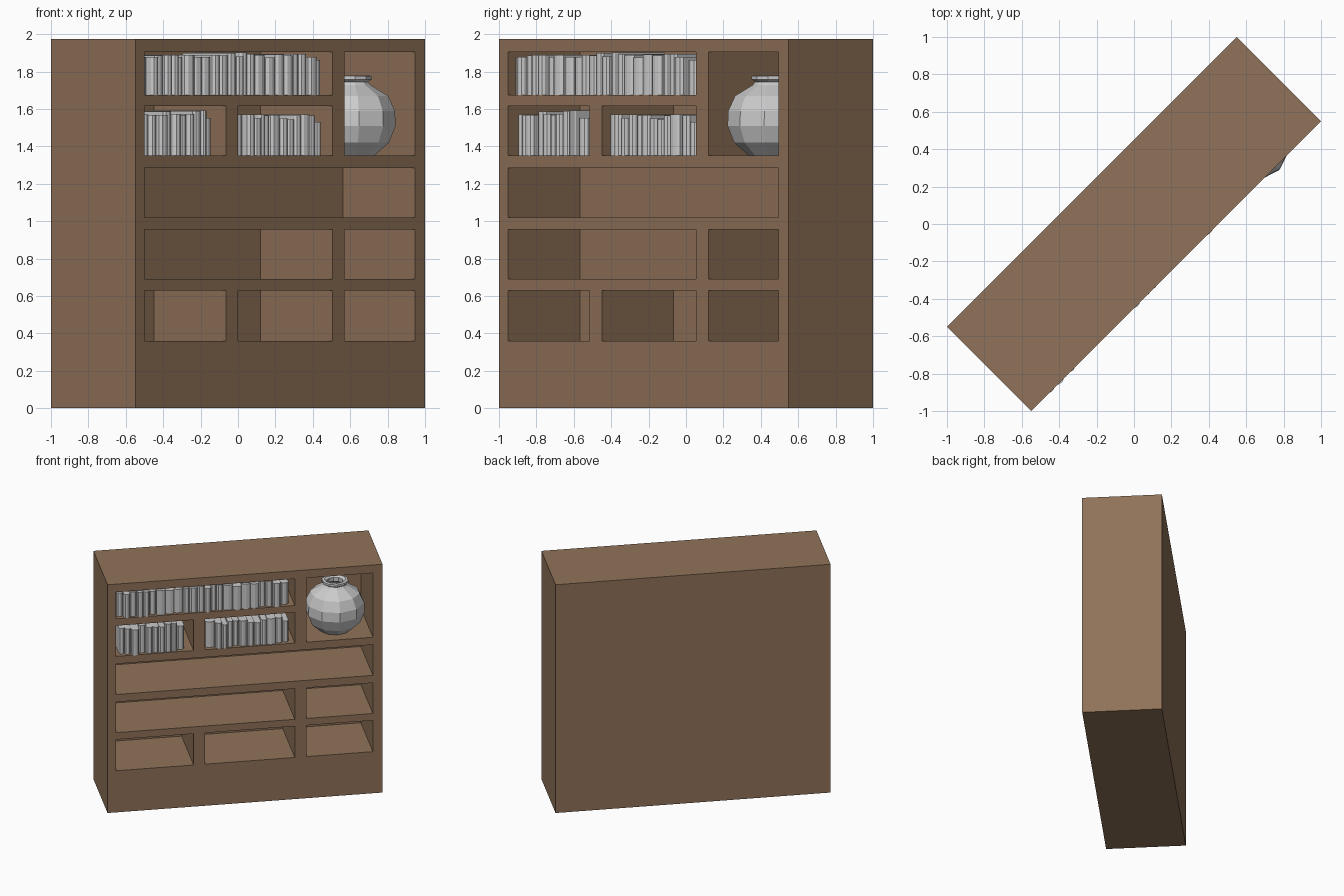
import bpy, bmesh, math, random
from mathutils import Matrix, Vector

if "Cube" in bpy.data.objects:
    bpy.data.objects.remove(bpy.data.objects["Cube"])

random.seed(4)
TURN = Matrix.Rotation(math.radians(45), 4, 'Z')   # the whole set stands at 45 degrees
W, D, H = 2.19, 0.638, 1.975
FRONT = -D / 2
NICHE_DEPTH = 0.544


def add_box(bm, x0, x1, y0, y1, z0, z1):
    m = Matrix.Translation(((x0 + x1) / 2, (y0 + y1) / 2, (z0 + z1) / 2)) @ \
        Matrix.Diagonal((x1 - x0, y1 - y0, z1 - z0, 1))
    bmesh.ops.create_cube(bm, size=1, matrix=m)


def finish(bm, name, mat=None):
    bmesh.ops.recalc_face_normals(bm, faces=bm.faces)
    bm.transform(TURN)
    me = bpy.data.meshes.new(name)
    bm.to_mesh(me)
    bm.free()
    ob = bpy.data.objects.new(name, me)
    bpy.context.collection.objects.link(ob)
    if mat:
        me.materials.append(mat)
    return ob


wood = bpy.data.materials.new("brown_wood")
wood.diffuse_color = (0.28, 0.17, 0.10, 1)
wood.use_nodes = True
wood.node_tree.nodes["Principled BSDF"].inputs["Base Color"].default_value = wood.diffuse_color

# Bookcase block
bm = bmesh.new()
add_box(bm, -W / 2, W / 2, -D / 2, D / 2, 0, H)
case = finish(bm, "bookcase", wood)

# Niches cut into the front
L, A, B, M, R0, R = -1.026, -0.41, -0.318, 0.396, 0.488, 1.018
niches = [
    (L, M, 1.675, 1.905), (R0, R, 1.35, 1.905),
    (L, A, 1.35, 1.615), (B, M, 1.35, 1.615),
    (L, R, 1.02, 1.285),
    (L, M, 0.69, 0.955), (R0, R, 0.69, 0.955),
    (L, A, 0.36, 0.63), (B, M, 0.36, 0.63), (R0, R, 0.36, 0.63),
]
bm = bmesh.new()
for x0, x1, z0, z1 in niches:
    add_box(bm, x0, x1, FRONT - 0.1, FRONT + NICHE_DEPTH, z0, z1)
cutter = finish(bm, "niche_cutter", wood)
cutter.hide_render = True
mod = case.modifiers.new("niches", 'BOOLEAN')
mod.operation = 'DIFFERENCE'
mod.solver = 'EXACT'
mod.object = cutter
bpy.context.view_layer.objects.active = case
case.select_set(True)
bpy.ops.object.modifier_apply(modifier=mod.name)
bpy.data.objects.remove(cutter)


# Books: prisms with rounded spines
def add_book(bm, x, w, y, depth, z, h):
    outline = [(0, 0.018), (0.2 * w, 0.004), (0.5 * w, 0), (0.8 * w, 0.004), (w, 0.018),
               (w, depth), (0, depth)]
    f = bm.faces.new([bm.verts.new((x + px, y + py, z)) for px, py in outline])
    up = bmesh.ops.extrude_face_region(bm, geom=[f])
    verts = [v for v in up["geom"] if isinstance(v, bmesh.types.BMVert)]
    bmesh.ops.translate(bm, verts=verts, vec=Vector((0, 0, h)))


def book_row(name, x0, x1, z, count, tall):
    weights = [random.uniform(0.75, 1.25) for _ in range(count)]
    unit = (x1 - x0) / sum(weights)
    bm = bmesh.new()
    x = x0
    for i, k in enumerate(weights):
        last = i == count - 1
        h = tall - (0.042 if last else random.uniform(0, 0.028))
        inset = 0.035 if last or i == 0 else random.uniform(-0.008, 0.03)
        add_book(bm, x, k * unit - 0.001, FRONT + inset, 0.36, z, h)
        x += k * unit
    return finish(bm, name)


book_row("books_top_shelf", L + 0.01, 0.356, 1.675, 23, 0.228)
book_row("books_second_left", L + 0.03, -0.475, 1.35, 10, 0.245)
book_row("books_second_right", B + 0.012, 0.356, 1.35, 12, 0.222)

# Vase: low-poly lathe, with a vertex pointing to the front
profile = [(0.12, 1.35), (0.2, 1.42), (0.236, 1.51), (0.232, 1.59), (0.195, 1.67),
           (0.1, 1.728), (0.085, 1.745), (0.105, 1.757), (0.105, 1.776), (0.085, 1.78),
           (0.065, 1.765), (0.065, 1.73), (0.15, 1.68)]
SIDES = 10
c = TURN.inverted() @ Vector((0.61, 0.455, 0))
bm = bmesh.new()
rings = []
for r, z in profile:
    rings.append([bm.verts.new((c.x + r * math.sin(2 * math.pi * i / SIDES),
                                c.y - r * math.cos(2 * math.pi * i / SIDES), z))
                  for i in range(SIDES)])
for a, b in zip(rings, rings[1:]):
    for i in range(SIDES):
        j = (i + 1) % SIDES
        bm.faces.new((a[i], a[j], b[j], b[i]))
bm.faces.new(rings[0])
bm.faces.new(rings[-1])
finish(bm, "vase")
